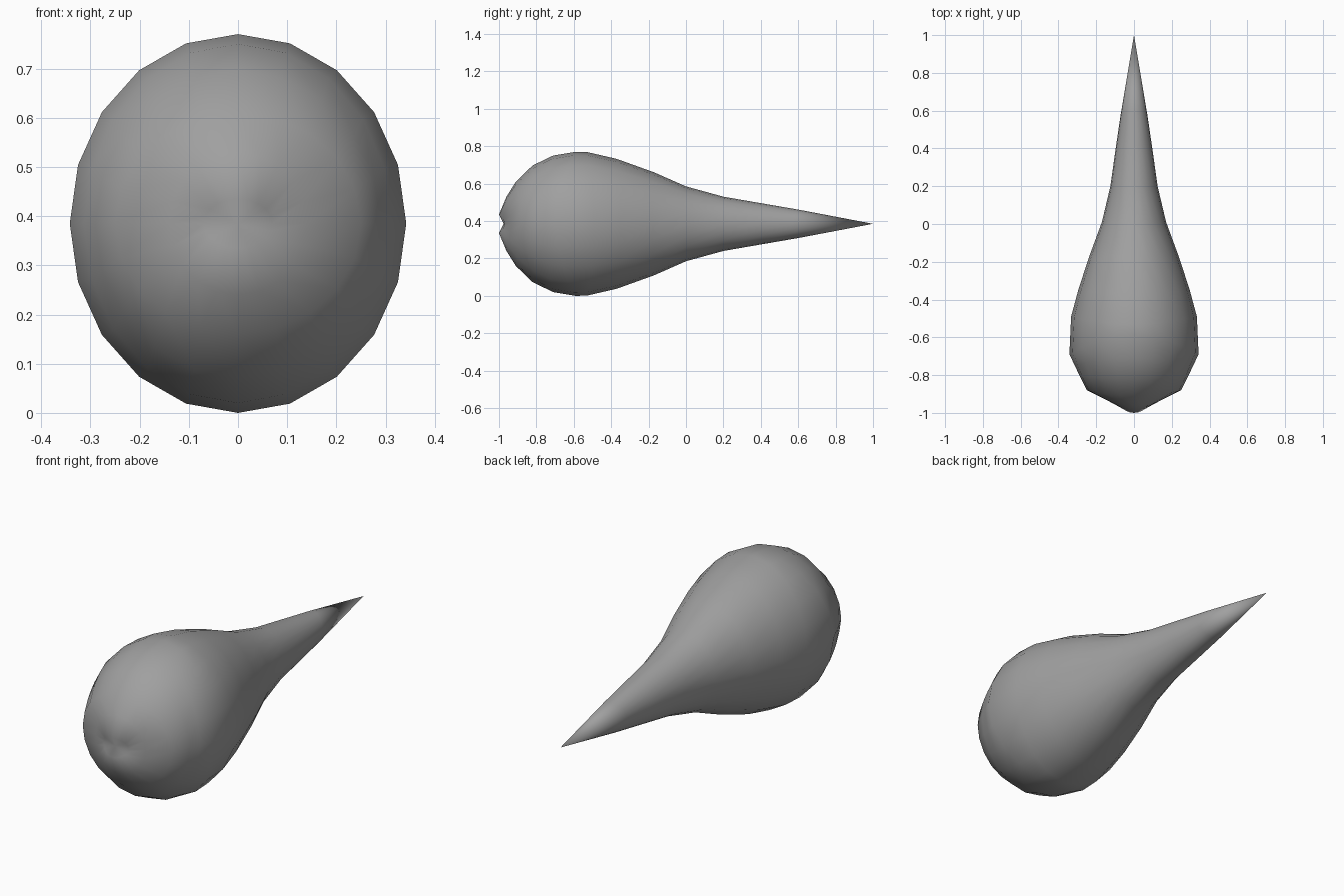
import bpy, bmesh, math

if "Cube" in bpy.data.objects:
    bpy.data.objects.remove(bpy.data.objects["Cube"])

CZ = 0.385      # height of the long axis
SIDES = 20

# Rings from blunt nose to tail: (y at top, half height, y at side, half width)
RINGS = [
    (-1.00, 0.050, -0.97, 0.070),
    (-0.96, 0.145, -0.935, 0.140),
    (-0.91, 0.225, -0.88, 0.250),
    (-0.82, 0.312, -0.80, 0.290),
    (-0.71, 0.365, -0.75, 0.313),
    (-0.59, 0.385, -0.69, 0.342),
    (-0.53, 0.384, -0.49, 0.333),
    (-0.37, 0.347, -0.35, 0.295),
    (-0.17, 0.275, -0.18, 0.240),
    (0.00, 0.200, 0.01, 0.170),
    (0.20, 0.145, 0.20, 0.125),
    (0.42, 0.107, 0.40, 0.097),
    (0.60, 0.076, 0.57, 0.072),
]

gray = bpy.data.materials.new("plain gray")
gray.diffuse_color = (0.35, 0.35, 0.35, 1)
gray.use_nodes = True
gray.node_tree.nodes["Principled BSDF"].inputs["Base Color"].default_value = gray.diffuse_color

# Teardrop body: lofted rings closed by a dimpled nose and a sharp tail
bm = bmesh.new()
rings = []
for yt, h, ys, w in RINGS:
    ring = []
    for i in range(SIDES):
        a = 2 * math.pi * i / SIDES
        s, c = math.sin(a), math.cos(a)
        ring.append(bm.verts.new((w * c, ys + (yt - ys) * s * s, CZ + h * s)))
    rings.append(ring)
nose = bm.verts.new((0, -0.975, CZ))
tail = bm.verts.new((0, 1.0, CZ))
for i in range(SIDES):
    j = (i + 1) % SIDES
    bm.faces.new((nose, rings[0][i], rings[0][j]))
    bm.faces.new((tail, rings[-1][j], rings[-1][i]))
    for a, b in zip(rings, rings[1:]):
        bm.faces.new((a[i], b[i], b[j], a[j]))
bmesh.ops.recalc_face_normals(bm, faces=bm.faces)
for f in bm.faces:
    f.smooth = True
mesh = bpy.data.meshes.new("teardrop_body")
bm.to_mesh(mesh)
bm.free()
mesh.materials.append(gray)
body = bpy.data.objects.new("teardrop_body", mesh)
bpy.context.collection.objects.link(body)
